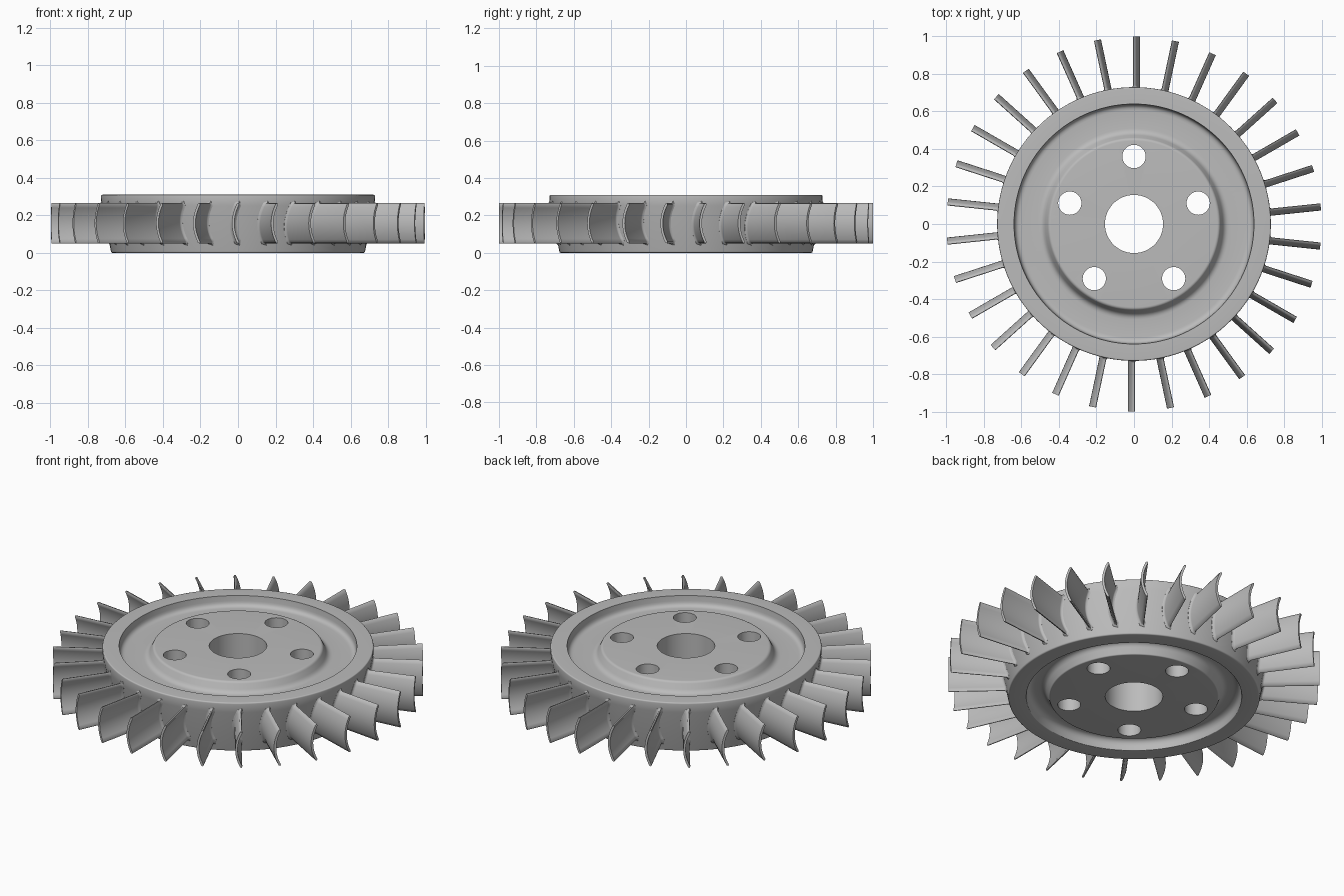
import bpy, bmesh, math
from mathutils import Vector, Matrix

if "Cube" in bpy.data.objects:
    bpy.data.objects.remove(bpy.data.objects["Cube"])

steel = bpy.data.materials.new("grey_steel")
steel.use_nodes = True
GREY = (0.5, 0.5, 0.5, 1)
steel.diffuse_color = GREY
steel.node_tree.nodes["Principled BSDF"].inputs["Base Color"].default_value = GREY


def make_object(name, bm):
    bmesh.ops.recalc_face_normals(bm, faces=bm.faces)
    mesh = bpy.data.meshes.new(name)
    bm.to_mesh(mesh)
    bm.free()
    mesh.materials.append(steel)
    obj = bpy.data.objects.new(name, mesh)
    bpy.context.collection.objects.link(obj)
    return obj


def activate(obj):
    bpy.ops.object.select_all(action='DESELECT')
    obj.select_set(True)
    bpy.context.view_layer.objects.active = obj


def smooth(obj, angle=30):
    activate(obj)
    bpy.ops.object.shade_smooth_by_angle(angle=math.radians(angle))


def rounded(corners, steps=5):
    """Closed outline of (radius, height, fillet) with rounded corners."""
    out = []
    for i, (r, z, f) in enumerate(corners):
        p = Vector((r, z))
        if not f:
            out.append(p)
            continue
        a = p + (Vector(corners[i - 1][:2]) - p).normalized() * f
        b = p + (Vector(corners[(i + 1) % len(corners)][:2]) - p).normalized() * f
        for k in range(steps + 1):
            t = k / steps
            out.append(a * (1 - t) ** 2 + p * 2 * t * (1 - t) + b * t * t)
    return out


def bridge(bm, rings, closed):
    n = len(rings[0])
    for i in range(len(rings) if closed else len(rings) - 1):
        a, b = rings[i], rings[(i + 1) % len(rings)]
        for j in range(n):
            k = (j + 1) % n
            bm.faces.new((a[j], a[k], b[k], b[j]))


# Disc: conical rim, grooved on both sides, with a flush hub and centre bore
BORE, HUB, RIM, TOP = 0.155, 0.455, 0.73, 0.31
profile = rounded([
    (BORE, 0, 0), (HUB, 0, 0.006), (0.48, 0.06, 0.025), (0.57, 0.06, 0.035),
    (0.58, 0, 0.004), (0.676, 0, 0.008), (RIM, 0.27, 0.02), (RIM, TOP, 0.008),
    (0.64, TOP, 0), (0.635, 0.25, 0.03), (0.485, 0.25, 0.025),
    (HUB, TOP, 0.012), (BORE, TOP, 0)])
SEGMENTS = 120
bm = bmesh.new()
rings = []
for s in range(SEGMENTS):
    a = math.tau * s / SEGMENTS
    rings.append([bm.verts.new((p.x * math.cos(a), p.x * math.sin(a), p.y)) for p in profile])
bridge(bm, rings, True)
disc = make_object("disc", bm)

# Five bolt holes through the hub
bm = bmesh.new()
for i in range(5):
    a = math.pi / 2 + math.tau * i / 5
    spot = Matrix.Translation((0.36 * math.cos(a), 0.36 * math.sin(a), TOP / 2))
    bmesh.ops.create_cone(bm, cap_ends=True, segments=40, radius1=0.062,
                          radius2=0.062, depth=1, matrix=spot)
cutter = make_object("bolt_hole_cutter", bm)
cutter.hide_render = True
cut = disc.modifiers.new("bolt_holes", 'BOOLEAN')
cut.operation = 'DIFFERENCE'
cut.solver = 'EXACT'
cut.object = cutter
activate(disc)
bpy.ops.object.modifier_apply(modifier=cut.name)
bpy.data.objects.remove(cutter)
smooth(disc)

# Blade: curved section running outwards along +x, with a root fillet
Z_MID, HALF_HEIGHT, HALF_THICK, CAMBER = 0.158, 0.108, 0.0065, 0.026


def section(grow, steps=12):
    half = HALF_THICK + grow
    span = HALF_HEIGHT - HALF_THICK
    left, right = [], []
    for i in range(steps + 1):
        u = 2 * i / steps - 1
        centre = Vector((-CAMBER * (1 - u * u), Z_MID + span * u))
        along = Vector((2 * CAMBER * u, span)).normalized()
        normal = Vector((-along.y, along.x))
        left.append(centre + normal * half)
        right.append(centre - normal * half)
        if i == 0:
            low = centre - along * half
        if i == steps:
            high = centre + along * half
    return left + [high] + right[::-1] + [low]


bm = bmesh.new()
rings = []
for out, grow in ((-0.02, 0.012), (0, 0.012), (0.003, 0.006), (0.007, 0.002), (0.013, 0), (None, 0)):
    ring = []
    for y, z in section(grow):
        x = 1 if out is None else min(RIM, 0.676 + 0.2 * z) + out
        ring.append(bm.verts.new((x, y, z)))
    rings.append(ring)
bridge(bm, rings, False)
bm.faces.new(rings[0])
bm.faces.new(rings[-1])
blade = make_object("blade_1", bm)
smooth(blade, 50)

# Repeat the blade evenly around the rim
COUNT = 30
for i in range(COUNT):
    obj = blade
    if i:
        obj = bpy.data.objects.new(f"blade_{i + 1}", blade.data)
        bpy.context.collection.objects.link(obj)
    obj.rotation_euler.z = math.pi / 2 + math.tau * i / COUNT
